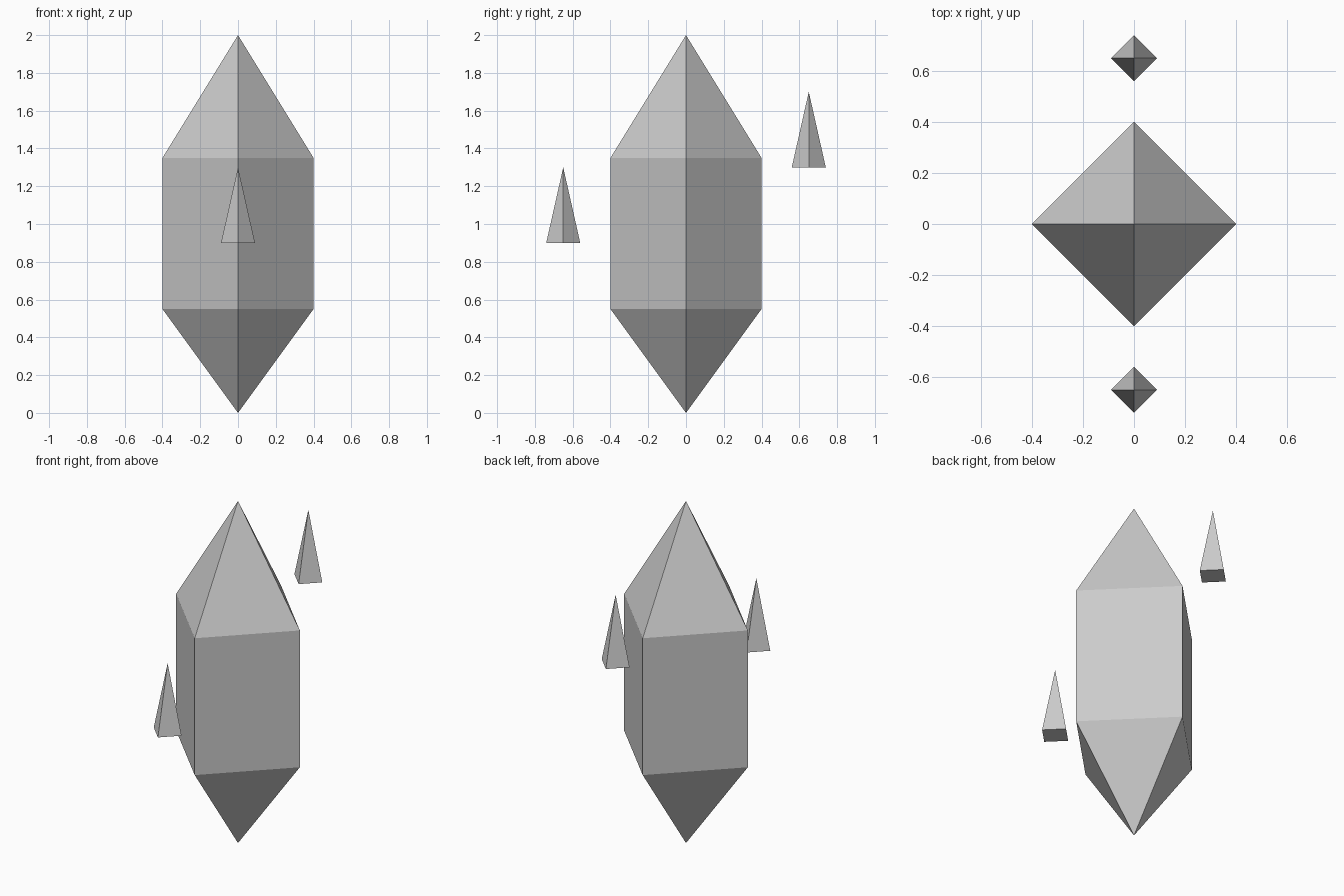
import bpy, bmesh
from math import cos, sin, pi

if "Cube" in bpy.data.objects:
    bpy.data.objects.remove(bpy.data.objects["Cube"])


def spun_solid(name, profile, location=(0, 0, 0), sides=4):
    """Faceted solid from (radius, z) pairs; zero radius makes a point."""
    bm = bmesh.new()
    rings = []
    for r, z in profile:
        count = sides if r > 0 else 1
        rings.append([bm.verts.new((r * cos(2 * pi * i / sides), r * sin(2 * pi * i / sides), z))
                      for i in range(count)])
    for low, high in zip(rings, rings[1:]):
        for i in range(sides):
            j = (i + 1) % sides
            corners = [low[i % len(low)], low[j % len(low)], high[j % len(high)], high[i % len(high)]]
            bm.faces.new(list(dict.fromkeys(corners)))
    # Flat base where the profile starts open
    if len(rings[0]) > 1:
        bm.faces.new(rings[0][::-1])
    bmesh.ops.recalc_face_normals(bm, faces=bm.faces)
    mesh = bpy.data.meshes.new(name)
    bm.to_mesh(mesh)
    bm.free()
    obj = bpy.data.objects.new(name, mesh)
    obj.location = location
    bpy.context.collection.objects.link(obj)
    return obj


# Main crystal: pointed at both ends
spun_solid("main_crystal", [(0, 0), (0.4, 0.55), (0.4, 1.35), (0, 2.0)])

# Floating shards in front and behind
for name, y, z in (("front_shard", -0.65, 0.9), ("back_shard", 0.65, 1.3)):
    spun_solid(name, [(0.09, 0), (0, 0.4)], (0, y, z))
